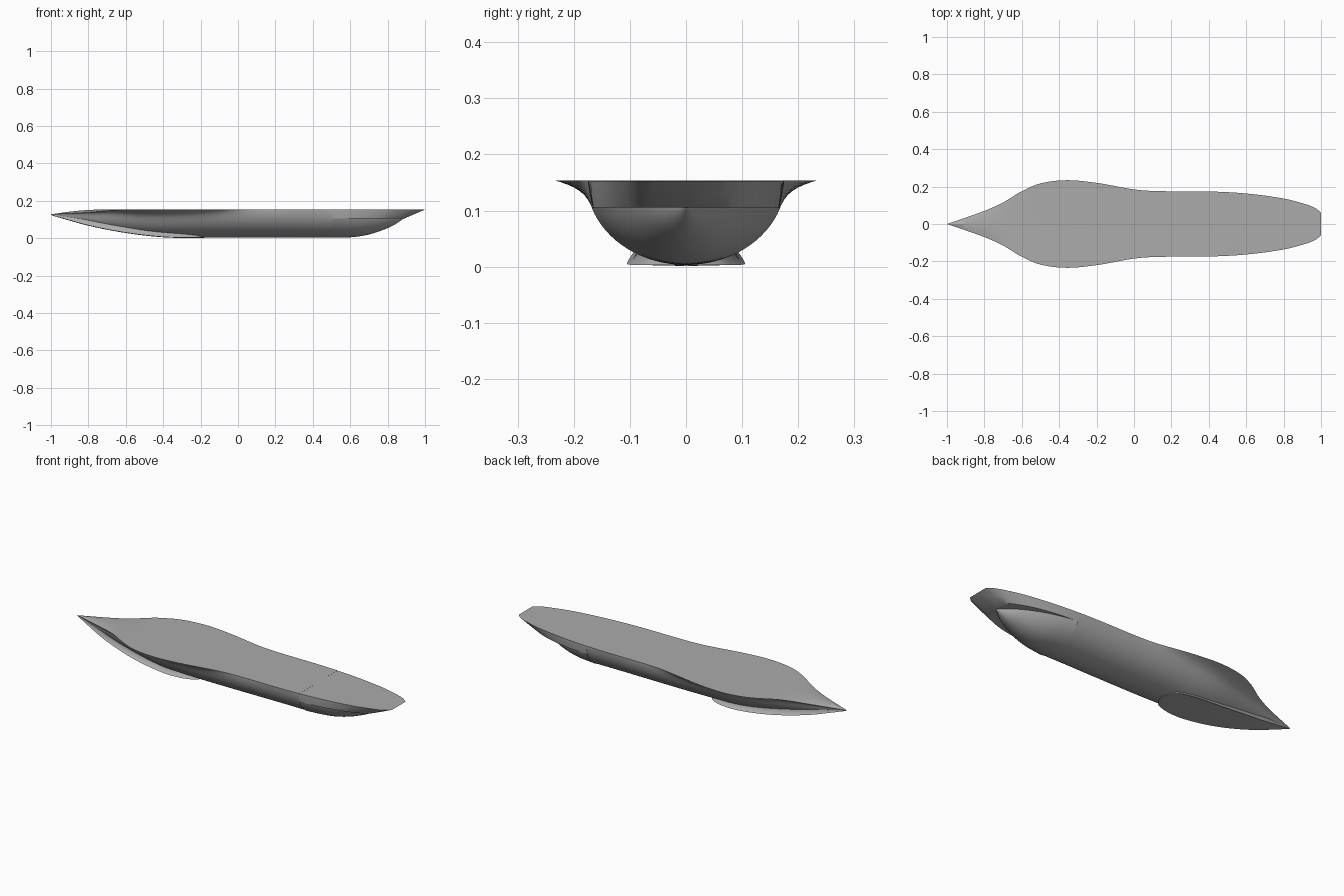
import bpy, bmesh, math

cube = bpy.data.objects.get("Cube")
if cube:
    bpy.data.objects.remove(cube)

mat = bpy.data.materials.new("hull_grey")
mat.use_nodes = True
grey = (0.41, 0.41, 0.41, 1)
mat.diffuse_color = grey
mat.node_tree.nodes["Principled BSDF"].inputs["Base Color"].default_value = grey

DECK, SHELF = 0.153, 0.105
STEP_X, KEEL_END = 0.5, 0.885


def curve(points):
    """Smooth function through (x, value) points."""
    def slope(i):
        a, b = points[max(i - 1, 0)], points[min(i + 1, len(points) - 1)]
        return (b[1] - a[1]) / (b[0] - a[0])

    def value(x):
        x = min(max(x, points[0][0]), points[-1][0])
        i = max(k for k in range(len(points) - 1) if points[k][0] <= x)
        (x0, v0), (x1, v1) = points[i], points[i + 1]
        h = x1 - x0
        t = (x - x0) / h
        s = t * t * (3 - 2 * t)
        return (v0 + (v1 - v0) * s + h * t * (1 - t) ** 2 * slope(i)
                - h * t * t * (1 - t) * slope(i + 1))
    return value


def steps(a, b, n):
    return [a + (b - a) * i / n for i in range(n + 1)]


def loft(name, halves):
    """Skin half sections running from top centre to bottom centre, mirrored in y."""
    bm = bmesh.new()
    rings = []
    for half in halves:
        ring = half + [(x, -y, z) for x, y, z in half[-2:0:-1]]
        rings.append([bm.verts.new(p) for p in ring])
    for a, b in zip(rings, rings[1:]):
        for i in range(len(a)):
            j = (i + 1) % len(a)
            bm.faces.new((a[i], a[j], b[j], b[i]))
    bm.faces.new(rings[0])
    bm.faces.new(rings[-1])
    bmesh.ops.remove_doubles(bm, verts=bm.verts, dist=0.0002)
    bmesh.ops.recalc_face_normals(bm, faces=bm.faces)
    mesh = bpy.data.meshes.new(name)
    bm.to_mesh(mesh)
    bm.free()
    obj = bpy.data.objects.new(name, mesh)
    bpy.context.collection.objects.link(obj)
    mesh.materials.append(mat)
    bpy.ops.object.select_all(action='DESELECT')
    obj.select_set(True)
    bpy.context.view_layer.objects.active = obj
    bpy.ops.object.shade_smooth_by_angle(angle=math.radians(30))


# Lines of the hull along its length
deck_width = curve([(-1, 0), (-.8, .07), (-.7, .115), (-.6, .175), (-.5, .217), (-.36, .234),
                    (-.2, .22), (0, .185), (.12, .176), (.4, .174), (.6, .163), (.8, .136),
                    (.92, .105), (.97, .085), (1, .06)])
body_width = curve([(-1, 0), (-.8, .055), (-.6, .115), (-.4, .16), (-.2, .174), (.1, .175), (.5, .17)])
bottom = curve([(-1, .126), (-.8, .07), (-.6, .031), (-.4, .008), (-.2, .004), (.3, .004), (.6, .005),
                (.7, .02), (.8, .054), (.85, .08), (KEEL_END, SHELF)])
top_centre = curve([(-1, .128), (-.9, .142), (-.8, .151), (-.72, DECK), (1, DECK)])
top_edge = curve([(-1, .128), (-.8, .138), (-.7, .147), (-.62, DECK), (1, DECK)])
foot_width = curve([(-1, 0), (-.9, .028), (-.8, .054), (-.6, .09), (-.4, .105), (-.3, .1),
                    (-.23, .08), (-.2, .055), (-.18, .01)])
keel_width = curve([(STEP_X, .168), (.6, .149), (.7, .117), (.8, .067), (KEEL_END, 0)])


# Main hull with flared deck edge
def hull_section(x):
    w, zb, ze = deck_width(x), bottom(x), top_edge(x)
    b = min(body_width(x), w)
    half = [(x, 0, top_centre(x))]
    for i in range(25):
        a = (i / 24) ** 1.4 * math.pi / 2
        t = math.sin(a)
        y = b * math.cos(a) + (w - b) * (1 - t) ** 8
        half.append((x, y if i < 24 else 0, ze - (ze - zb) * t))
    return half


loft("main_hull", [hull_section(x) for x in steps(-1, STEP_X, 90)])


# Pointed keel below the stern shelf
def keel_section(x):
    w, zb = keel_width(x), bottom(x)
    start = math.asin((DECK - SHELF) / (DECK - bottom(STEP_X)))
    half = [(x, 0, SHELF)]
    for a in steps(start, math.pi / 2, 16):
        t = (math.sin(a) - math.sin(start)) / (1 - math.sin(start))
        half.append((x, w * math.cos(a) / math.cos(start), SHELF - (SHELF - zb) * t))
    return half


loft("stern_keel", [keel_section(x) for x in steps(STEP_X, KEEL_END, 30)])


# Overhanging stern rim with raked transom
def rim_section(x):
    w = deck_width(x)
    low = x - max(0, x - .6) * .28
    return [(x, 0, DECK), (x, w, DECK), ((x + low) / 2, w * .993, (DECK + SHELF) / 2),
            (low, w * .97, SHELF), (low, 0, SHELF)]


loft("stern_rim", [rim_section(x) for x in steps(STEP_X, 1, 40)])


# Flared foot under the bow
def foot_section(x):
    f, zb = foot_width(x), bottom(x) - .001
    rise = min(.03, (top_edge(x) - zb) * .5)
    return [(x, 0, zb + rise), (x, f * .8, zb + rise), (x, f * .83, zb + rise * .6),
            (x, f * .9, zb + rise * .25), (x, f, zb), (x, 0, zb - .002)]


loft("bow_foot", [foot_section(x) for x in steps(-.995, -.18, 70)])
